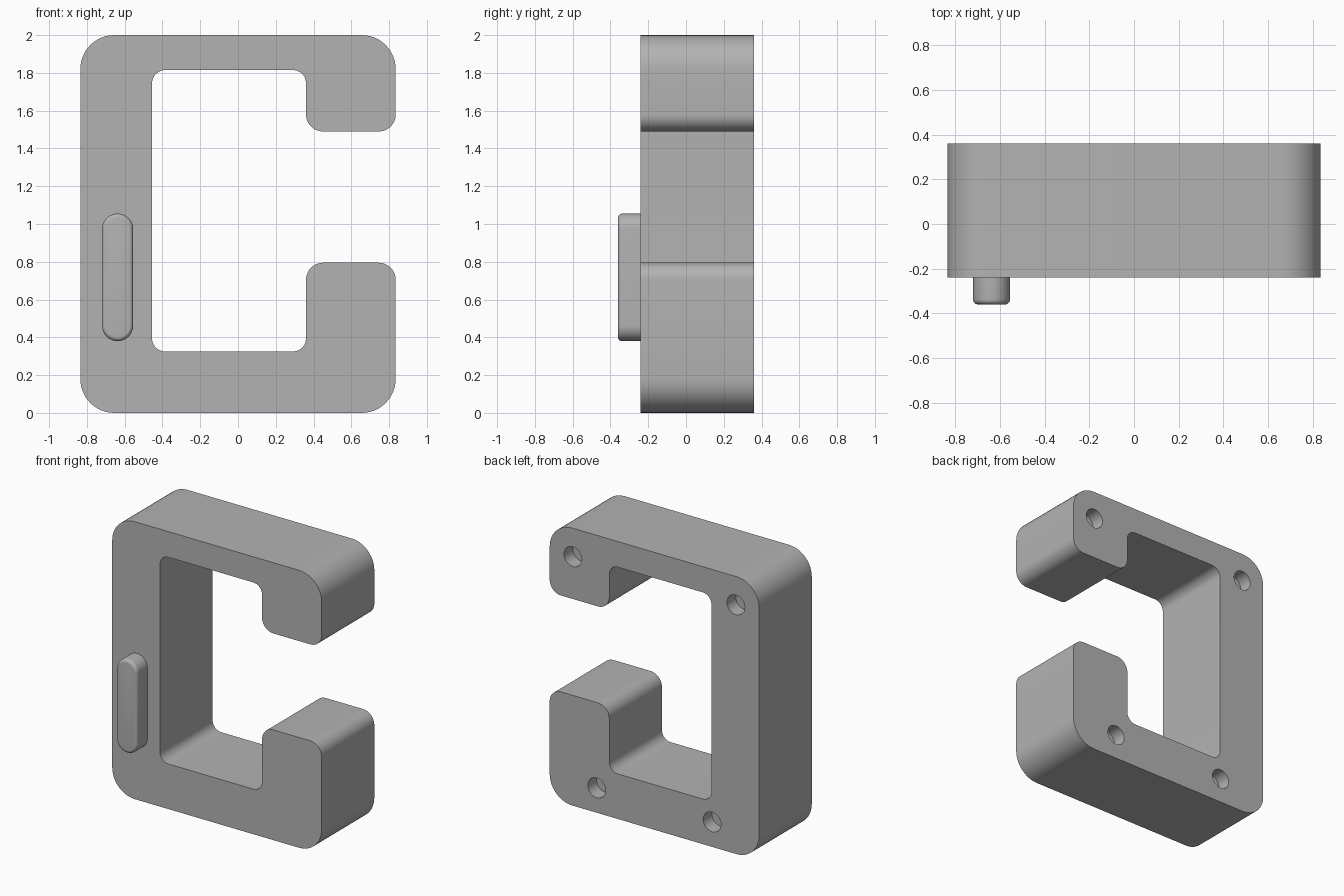
import bpy, bmesh, math
from mathutils import Vector

cube = bpy.data.objects.get("Cube")
if cube:
    bpy.data.objects.remove(cube, do_unlink=True)

grey = bpy.data.materials.new("plain_grey")
grey.use_nodes = True
colour = (0.45, 0.45, 0.45, 1)
grey.diffuse_color = colour
grey.node_tree.nodes["Principled BSDF"].inputs["Base Color"].default_value = colour

FRONT, BACK = -0.24, 0.36


def rounded_outline(corners, steps=12):
    """Replace each (x, z, radius) corner with a tangent arc."""
    points = []
    for i, (x, z, r) in enumerate(corners):
        p = Vector((x, z))
        a = (Vector(corners[i - 1][:2]) - p).normalized()
        b = (Vector(corners[(i + 1) % len(corners)][:2]) - p).normalized()
        centre = p + (a + b) * r
        for k in range(steps + 1):
            t = k / steps * math.pi / 2
            points.append(centre - b * r * math.cos(t) - a * r * math.sin(t))
    return points


def extrude_outline(name, points, y0, y1):
    """Solid made by sweeping an x-z outline from y0 to y1."""
    bm = bmesh.new()
    face = bm.faces.new([bm.verts.new((p.x, y0, p.y)) for p in points])
    swept = bmesh.ops.extrude_face_region(bm, geom=[face], use_keep_orig=True)
    moved = [g for g in swept["geom"] if isinstance(g, bmesh.types.BMVert)]
    bmesh.ops.translate(bm, vec=(0, y1 - y0, 0), verts=moved)
    bmesh.ops.remove_doubles(bm, verts=bm.verts, dist=1e-5)
    bmesh.ops.recalc_face_normals(bm, faces=bm.faces)
    mesh = bpy.data.meshes.new(name)
    bm.to_mesh(mesh)
    bm.free()
    mesh.materials.append(grey)
    obj = bpy.data.objects.new(name, mesh)
    bpy.context.collection.objects.link(obj)
    return obj


def activate(obj):
    bpy.ops.object.select_all(action="DESELECT")
    obj.select_set(True)
    bpy.context.view_layer.objects.active = obj


# C-shaped frame with two arms leaving a gap on one side
frame = extrude_outline("frame", rounded_outline([
    (-0.835, 0, 0.18), (0.835, 0, 0.18),
    (0.835, 0.795, 0.09), (0.36, 0.795, 0.09),
    (0.36, 0.325, 0.07), (-0.455, 0.325, 0.07),
    (-0.455, 1.815, 0.07), (0.36, 1.815, 0.07),
    (0.36, 1.49, 0.09), (0.835, 1.49, 0.09),
    (0.835, 2, 0.18), (-0.835, 2, 0.18)]), FRONT, BACK)

# Shallow blind holes in the back
for x, z in [(0.65, 1.795), (-0.65, 1.795), (0.46, 0.18), (-0.46, 0.18)]:
    bpy.ops.mesh.primitive_cylinder_add(
        vertices=32, radius=0.071, depth=0.2,
        location=(x, BACK, z), rotation=(math.pi / 2, 0, 0))
    cutter = bpy.context.object
    cutter.name = "hole_cutter"
    cutter.hide_render = True
    cutter.data.materials.append(grey)
    activate(frame)
    cut = frame.modifiers.new("hole", "BOOLEAN")
    cut.operation, cut.solver, cut.object = "DIFFERENCE", "EXACT", cutter
    bpy.ops.object.modifier_apply(modifier=cut.name)
    bpy.data.objects.remove(cutter, do_unlink=True)

activate(frame)
bpy.ops.object.shade_smooth_by_angle(angle=math.radians(30))

# Pill-shaped peg on the front with a softened outer rim
PEG_R = 0.0825
peg = extrude_outline("front_peg", rounded_outline([
    (-0.72, 0.38, PEG_R), (-0.555, 0.38, PEG_R),
    (-0.555, 1.055, PEG_R), (-0.72, 1.055, PEG_R)]), -0.36, FRONT)
bm = bmesh.new()
bm.from_mesh(peg.data)
rim = [e for e in bm.edges if all(v.co.y < -0.35 for v in e.verts)]
bmesh.ops.bevel(bm, geom=rim, offset=0.022, segments=5, profile=0.5, affect="EDGES")
bm.to_mesh(peg.data)
bm.free()
activate(peg)
bpy.ops.object.shade_smooth_by_angle(angle=math.radians(30))
